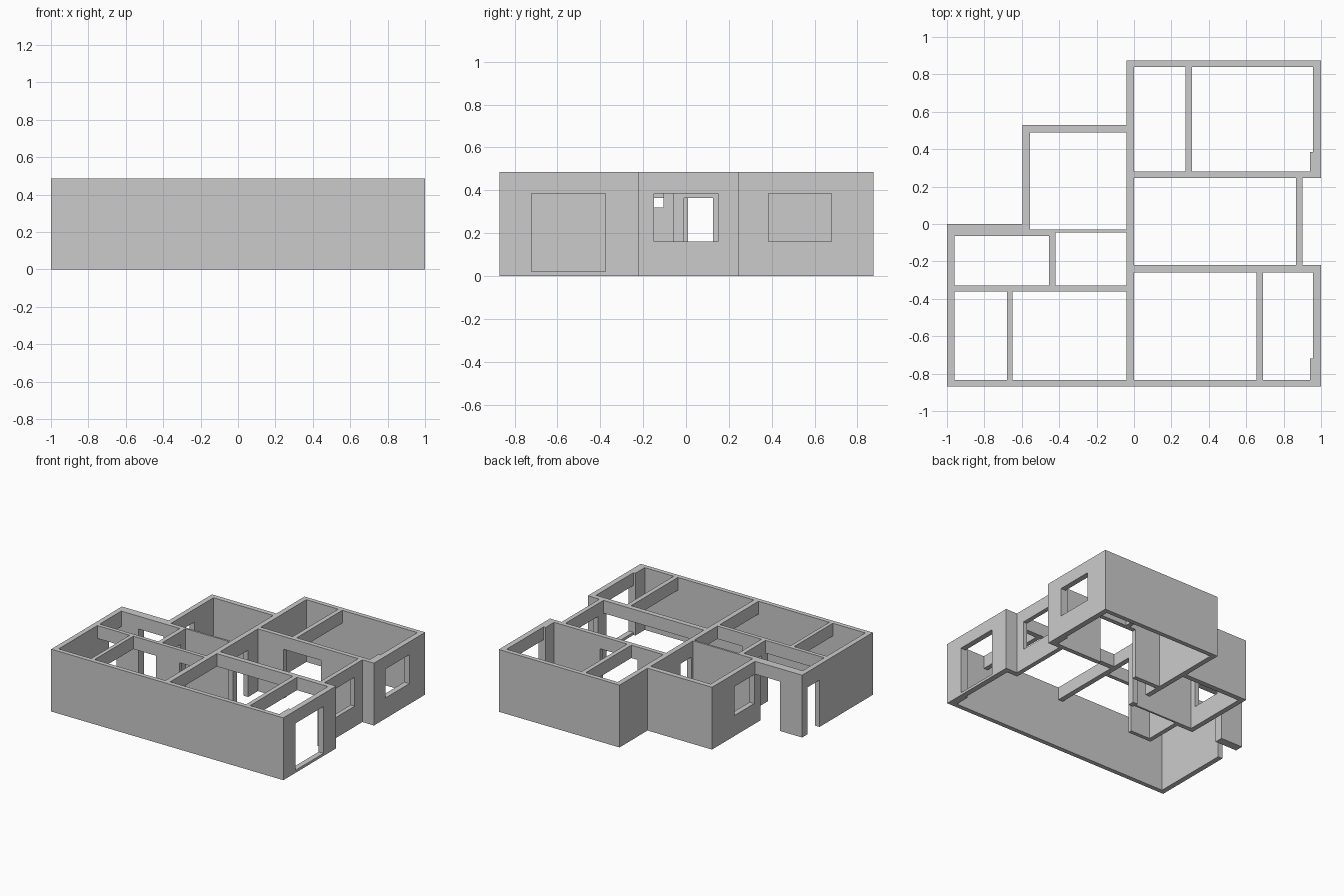
import bpy, bmesh

H = 0.485      # wall height
HEAD = 0.385   # underside of door and window heads

# Wall footprints: x0, x1, y0, y1
outer_walls = [
    (-1.0, 1.0, -0.87, -0.835),      # front
    (-1.0, -0.96, -0.87, 0.0),       # left
    (-1.0, -0.42, -0.065, 0.0),      # entrance wall
    (-0.595, -0.555, -0.065, 0.53),  # back left room, side
    (-0.595, -0.04, 0.49, 0.53),     # back left room, back
    (-0.04, 1.0, 0.84, 0.875),       # back
    (0.957, 1.0, 0.245, 0.875),      # back right room, side
    (0.94, 0.957, 0.28, 0.385),      # pier
    (0.865, 0.90, -0.22, 0.245),     # middle, side
    (0.957, 1.0, -0.87, -0.22),      # front right room, side
    (0.94, 0.957, -0.835, -0.72),    # pier
]
inner_walls = [
    (-0.04, 0.0, -0.87, 0.875),      # spine
    (0.0, 1.0, 0.245, 0.28),
    (0.0, 1.0, -0.26, -0.22),
    (0.275, 0.31, 0.28, 0.84),
    (0.655, 0.69, -0.835, -0.26),
    (-0.42, -0.04, -0.045, -0.03),
    (-0.455, -0.42, -0.33, -0.045),
    (-0.96, -0.04, -0.36, -0.33),
    (-0.68, -0.65, -0.835, -0.36),
]
# The entrance wall steps back inside the back left room
recess = [(-0.555, -0.42, -0.03, 0.0, 0.0, H)]

# Openings: x0, x1, y0, y1, z0, z1
windows = [
    (0.957, 1.0, 0.385, 0.68, 0.16, HEAD),
    (0.865, 0.90, -0.15, 0.15, 0.16, HEAD),
    (-0.595, -0.555, 0.01, 0.255, 0.16, HEAD),
    (-0.455, -0.42, -0.28, -0.105, 0.32, HEAD),
]
doors = [
    (0.957, 1.0, -0.72, -0.375, 0.02, HEAD),
    (-1.0, -0.96, -0.215, -0.065, 0.0, 0.365),
    (-0.81, -0.595, -0.065, 0.0, 0.0, HEAD),
    (-0.04, 0.0, -0.01, 0.125, 0.0, 0.365),
]
# Wide openings that leave only a beam above
beams = [
    (-0.04, 0.0, -0.835, -0.06, 0.0, HEAD),
    (0.0, 0.865, -0.26, -0.22, 0.0, HEAD),
    (0.22, 0.545, 0.245, 0.28, 0.0, HEAD),
    (0.275, 0.31, 0.28, 0.84, 0.0, HEAD),
    (0.655, 0.69, -0.835, -0.26, 0.0, HEAD),
    (-0.96, -0.455, -0.36, -0.33, 0.0, HEAD),
    (-0.25, -0.04, -0.36, -0.33, 0.0, HEAD),
    (-0.68, -0.65, -0.835, -0.36, 0.0, HEAD),
]

solids = [w + (0.0, H) for w in outer_walls + inner_walls]
holes = recess + windows + doors + beams


def axis(i):
    return sorted({round(b[k], 4) for b in solids + holes for k in (2 * i, 2 * i + 1)})


X, Y, Z = axes = [axis(i) for i in range(3)]


def inside(box, p):
    return all(box[2 * i] < p[i] < box[2 * i + 1] for i in range(3))


def is_solid(c):
    p = [(axes[i][c[i]] + axes[i][c[i] + 1]) / 2 for i in range(3)]
    return any(inside(b, p) for b in solids) and not any(inside(b, p) for b in holes)


# One merged shell: keep only cell sides between wall and air
cells = {(i, j, k) for i in range(len(X) - 1) for j in range(len(Y) - 1)
         for k in range(len(Z) - 1) if is_solid((i, j, k))}
bm = bmesh.new()
verts = {}


def vert(c):
    c = tuple(c)
    if c not in verts:
        verts[c] = bm.verts.new([axes[i][c[i]] for i in range(3)])
    return verts[c]


for cell in cells:
    for a in range(3):
        u, v = (a + 1) % 3, (a + 2) % 3
        for side in (0, 1):
            near = list(cell)
            near[a] += 1 if side else -1
            if tuple(near) in cells:
                continue
            loop = []
            for du, dv in ((0, 0), (1, 0), (1, 1), (0, 1)):
                c = list(cell)
                c[a] += side
                c[u] += du
                c[v] += dv
                loop.append(vert(c))
            bm.faces.new(loop if side else loop[::-1])

# Join the coplanar pieces into large flat faces
bmesh.ops.dissolve_limit(bm, angle_limit=0.01, verts=bm.verts[:], edges=bm.edges[:])
mesh = bpy.data.meshes.new("house_walls")
bm.to_mesh(mesh)
bm.free()
house = bpy.data.objects.new("house_walls", mesh)
bpy.context.collection.objects.link(house)
